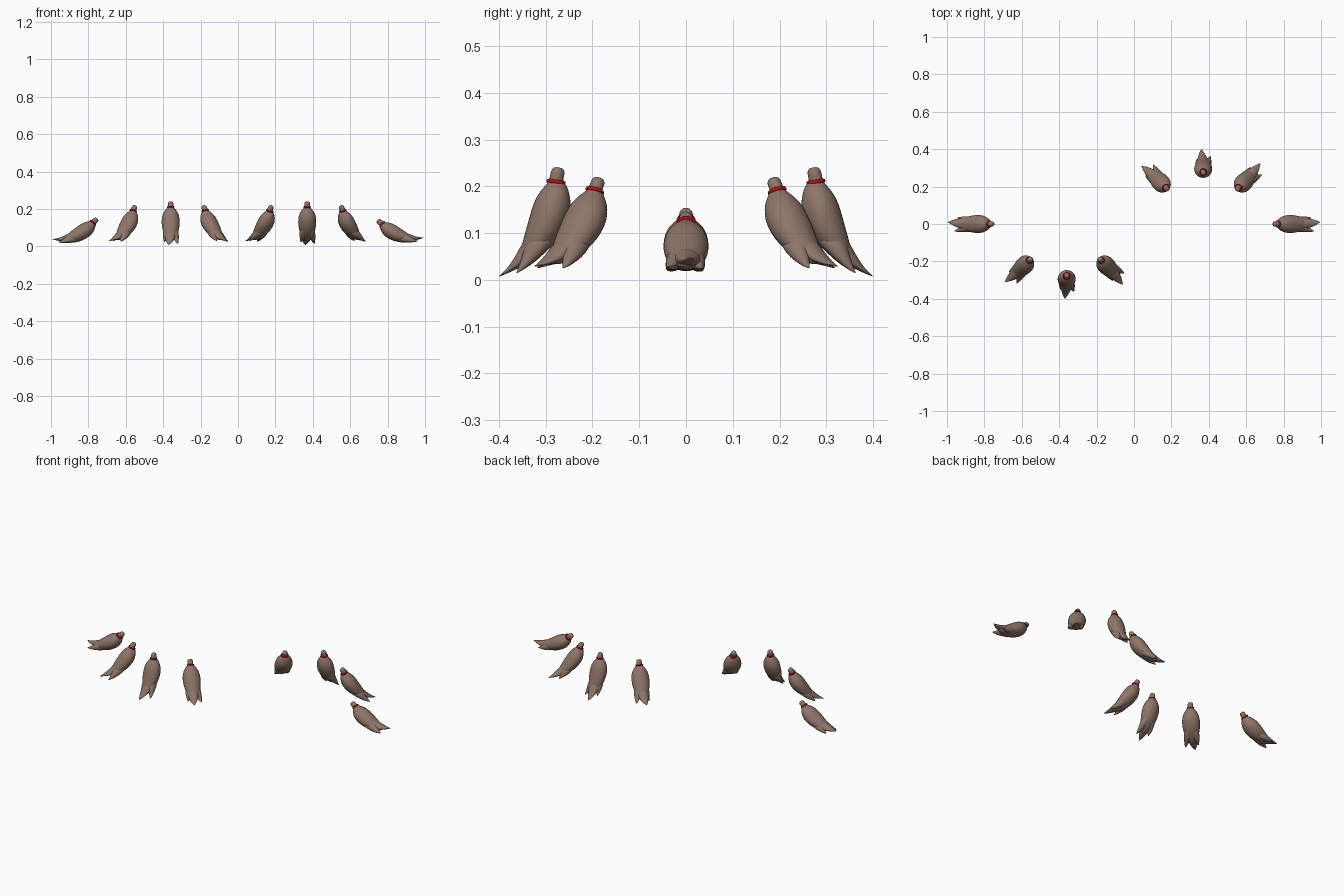
import bpy, bmesh, math
from mathutils import Matrix, Vector

if "Cube" in bpy.data.objects:
    bpy.data.objects.remove(bpy.data.objects["Cube"])


def material(name, rgb):
    m = bpy.data.materials.new(name)
    m.diffuse_color = (*rgb, 1)
    m.use_nodes = True
    m.node_tree.nodes["Principled BSDF"].inputs["Base Color"].default_value = m.diffuse_color
    return m


BROWN = material("taupe brown", (0.27, 0.18, 0.14))
RED = material("red band", (0.6, 0.004, 0.004))
SIDES = 16

# Stations: sideways x, outward u, height z, half width, half depth
# (origin at the centre of the red band)
KNOB = [(0, -.001, .031, .006, .006), (0, -.001, .029, .012, .012),
        (0, -.001, .021, .0155, .0155), (0, 0, .010, .015, .015),
        (0, 0, 0, .0155, .0155), (0, 0, -.006, .018, .018)]
BODY = [(0, 0, .002, .016, .016), (0, 0, -.006, .021, .021),
        (0, .002, -.016, .030, .029), (0, .0065, -.035, .043, .038),
        (0, .010, -.06, .049, .0435), (0, .019, -.09, .050, .0425),
        (0, .031, -.12, .045, .039), (0, .047, -.148, .036, .030),
        (0, .062, -.170, .024, .018), (0, .073, -.184, .008, .006)]
MAIN_TIP = [(0, .031, -.115, .034, .035), (-.002, .055, -.152, .031, .028),
            (-.005, .082, -.178, .023, .017), (-.008, .104, -.193, .012, .008),
            (-.010, .122, -.203, .001, .001)]
RIGHT_TIP = [(.010, .026, -.11, .032, .034), (.021, .043, -.145, .023, .026),
             (.029, .060, -.170, .015, .016), (.035, .075, -.188, .007, .007),
             (.039, .085, -.196, .001, .001)]
LEFT_TIP = [(-.010, .026, -.11, .032, .034), (-.020, .041, -.145, .022, .025),
            (-.027, .054, -.168, .013, .014), (-.031, .064, -.181, .006, .006),
            (-.033, .072, -.189, .001, .001)]


def loft(bm, stations):
    """Skin elliptical rings and cap both ends."""
    rings = []
    for x, u, z, rx, ru in stations:
        rings.append([bm.verts.new((x + rx * math.cos(a), -u + ru * math.sin(a), z))
                      for a in (2 * math.pi * i / SIDES for i in range(SIDES))])
    for a, b in zip(rings, rings[1:]):
        for i in range(SIDES):
            j = (i + 1) % SIDES
            bm.faces.new((a[i], a[j], b[j], b[i]))
    bm.faces.new(rings[0])
    bm.faces.new(rings[-1])


def finish(bm, name, mat, matrix, subdivide):
    bmesh.ops.transform(bm, matrix=matrix, verts=bm.verts)
    bmesh.ops.recalc_face_normals(bm, faces=bm.faces)
    for f in bm.faces:
        f.smooth = True
    mesh = bpy.data.meshes.new(name)
    bm.to_mesh(mesh)
    bm.free()
    mesh.materials.append(mat)
    ob = bpy.data.objects.new(name, mesh)
    bpy.context.collection.objects.link(ob)
    if subdivide:
        mod = ob.modifiers.new("smooth", 'SUBSURF')
        mod.levels = mod.render_levels = 1


def band(bm, major=.0165, minor=.0042):
    """Small torus around the neck."""
    rows = []
    for i in range(24):
        a = 2 * math.pi * i / 24
        rows.append([bm.verts.new(((major + minor * math.cos(b)) * math.cos(a),
                                   (major + minor * math.cos(b)) * math.sin(a),
                                   minor * math.sin(b)))
                     for b in (2 * math.pi * k / 8 for k in range(8))])
    for i in range(24):
        r, s = rows[i], rows[(i + 1) % 24]
        for k in range(8):
            bm.faces.new((r[k], s[k], s[(k + 1) % 8], r[(k + 1) % 8]))


# Band position, heading of the tips, outward tilt, mirrored or not
TUFTS = [((-.775, 0, .127), -90, 37, 1), ((-.56, -.195, .19), -45, 16, 1),
         ((-.36, -.278, .21), 0, 0, 1), ((-.175, -.195, .19), 45, 16, 1),
         ((.17, .195, .19), -135, 16, -1), ((.37, .278, .21), 180, 0, -1),
         ((.56, .195, .19), 135, 16, -1), ((.77, 0, .12), 90, 41, -1)]

for n, (pos, heading, tilt, flip) in enumerate(TUFTS, 1):
    place = (Matrix.Translation(Vector(pos))
             @ Matrix.Rotation(math.radians(heading), 4, 'Z')
             @ Matrix.Rotation(math.radians(-tilt), 4, 'X')
             @ Matrix.Diagonal((flip, 1, 1, 1)))
    # the neck and band lean back a little against the body
    lean = place @ Matrix.Rotation(math.radians(-8), 4, 'X')
    # bulging body with pointed, split tips
    bm = bmesh.new()
    for part in (BODY, MAIN_TIP, RIGHT_TIP, LEFT_TIP):
        loft(bm, part)
    finish(bm, f"tuft_body_{n}", BROWN, place, True)
    # knob above the band
    bm = bmesh.new()
    loft(bm, KNOB)
    finish(bm, f"tuft_knob_{n}", BROWN, lean, True)
    # red band
    bm = bmesh.new()
    band(bm)
    finish(bm, f"neck_band_{n}", RED, lean, False)
